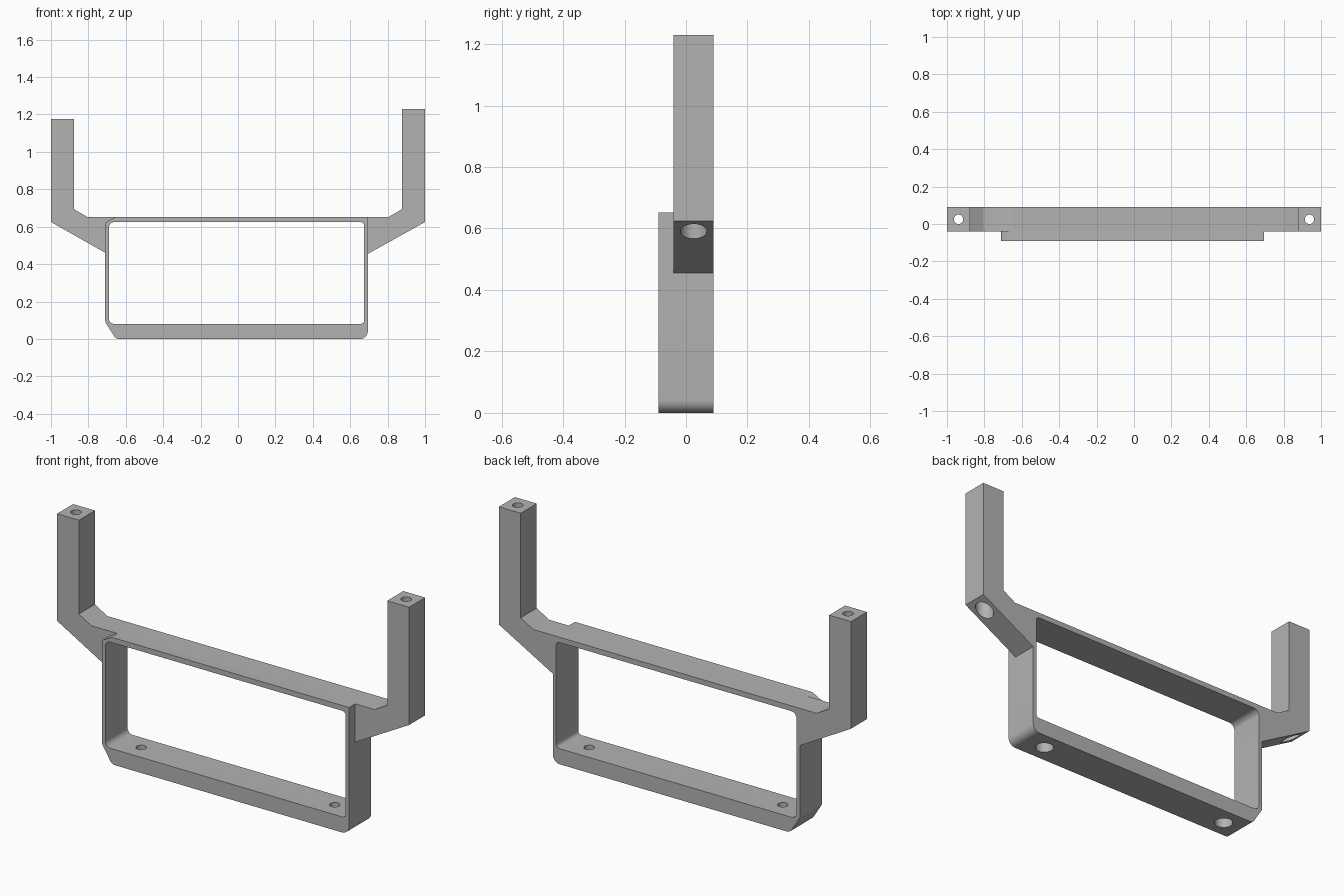
import bpy, bmesh, math
from mathutils import Vector

cube = bpy.data.objects.get("Cube")
if cube:
    bpy.data.objects.remove(cube, do_unlink=True)

grey = bpy.data.materials.new("plain grey")
grey.use_nodes = True
colour = (0.45, 0.45, 0.45, 1)
grey.diffuse_color = colour
grey.node_tree.nodes["Principled BSDF"].inputs["Base Color"].default_value = colour


def rounded(corners, steps=6):
    """Outline with each (x, z, radius) corner replaced by an arc."""
    out = []
    for i, (x, z, r) in enumerate(corners):
        p = Vector((x, z))
        if r == 0:
            out.append(p)
            continue
        a = (Vector(corners[i - 1][:2]) - p).normalized()
        b = (Vector(corners[(i + 1) % len(corners)][:2]) - p).normalized()
        half = a.angle(b) / 2
        centre = p + (a + b).normalized() * (r / math.sin(half))
        start = p + a * (r / math.tan(half)) - centre
        end = p + b * (r / math.tan(half)) - centre
        for k in range(steps + 1):
            t = k / steps
            out.append(centre + start.lerp(end, t).normalized() * r)
    return out


def prism(name, outline, y0, y1):
    """Extrude an x-z outline from y0 to y1."""
    bm = bmesh.new()
    face = bm.faces.new([bm.verts.new((x, y0, z)) for x, z in outline])
    extruded = bmesh.ops.extrude_face_region(bm, geom=[face])["geom"]
    moved = [g for g in extruded if isinstance(g, bmesh.types.BMVert)]
    bmesh.ops.translate(bm, verts=moved, vec=(0, y1 - y0, 0))
    bmesh.ops.recalc_face_normals(bm, faces=bm.faces)
    mesh = bpy.data.meshes.new(name)
    bm.to_mesh(mesh)
    bm.free()
    obj = bpy.data.objects.new(name, mesh)
    bpy.context.collection.objects.link(obj)
    mesh.materials.append(grey)
    return obj


def drill(name, x, y, z0, z1, radius):
    bpy.ops.mesh.primitive_cylinder_add(vertices=32, radius=radius, depth=z1 - z0,
                                        location=(x, y, (z0 + z1) / 2))
    obj = bpy.context.object
    obj.name = name
    obj.data.materials.append(grey)
    return obj


def combine(target, other, operation):
    """Apply a boolean and remove the helper."""
    mod = target.modifiers.new("join", 'BOOLEAN')
    mod.operation, mod.solver, mod.object = operation, 'EXACT', other
    bpy.context.view_layer.objects.active = target
    bpy.ops.object.modifier_apply(modifier=mod.name)
    bpy.data.objects.remove(other, do_unlink=True)


# Rectangular frame with chamfered left corners
TOP = 0.652
frame = prism("bracket_frame", rounded([
    (-0.71, 0.09, 0.03), (-0.653, 0, 0.03), (0.694, 0, 0.04),
    (0.694, TOP, 0), (-0.655, TOP, 0), (-0.71, 0.622, 0.01)]), -0.09, 0.09)
opening = prism("opening", rounded([
    (-0.691, 0.08, 0.03), (0.675, 0.08, 0.02),
    (0.675, 0.625, 0.02), (-0.691, 0.625, 0.03)]), -0.2, 0.2)
combine(frame, opening, 'DIFFERENCE')

# Bent arms rising from the upper corners
left_arm = prism("left_arm", [Vector(p) for p in (
    (0.685, 0.45), (0.694, 0.455), (1, 0.625), (1, 1.23), (0.876, 1.23),
    (0.876, 0.693), (0.805, TOP), (0.685, TOP))], -0.04, 0.09)
right_arm = prism("right_arm", [Vector(p) for p in (
    (-0.7, 0.455), (-1, 0.625), (-1, 1.175), (-0.876, 1.175),
    (-0.876, 0.693), (-0.805, TOP), (-0.64, TOP), (-0.7, 0.61))], -0.04, 0.09)
for arm in (left_arm, right_arm):
    combine(frame, arm, 'UNION')

# Stepped screw holes through the arms and the floor
for side in (-1, 1):
    for x, y, step, top in ((0.938, 0.025, 0.7, 1.4), (0.55, 0, 0.05, 0.2)):
        combine(frame, drill("bore", side * x, y, -0.1, top, 0.025), 'DIFFERENCE')
        combine(frame, drill("counterbore", side * x, y, -0.1, step, 0.043), 'DIFFERENCE')

bpy.ops.object.select_all(action='DESELECT')
frame.select_set(True)
bpy.context.view_layer.objects.active = frame
bpy.ops.object.shade_smooth_by_angle(angle=math.radians(30))
